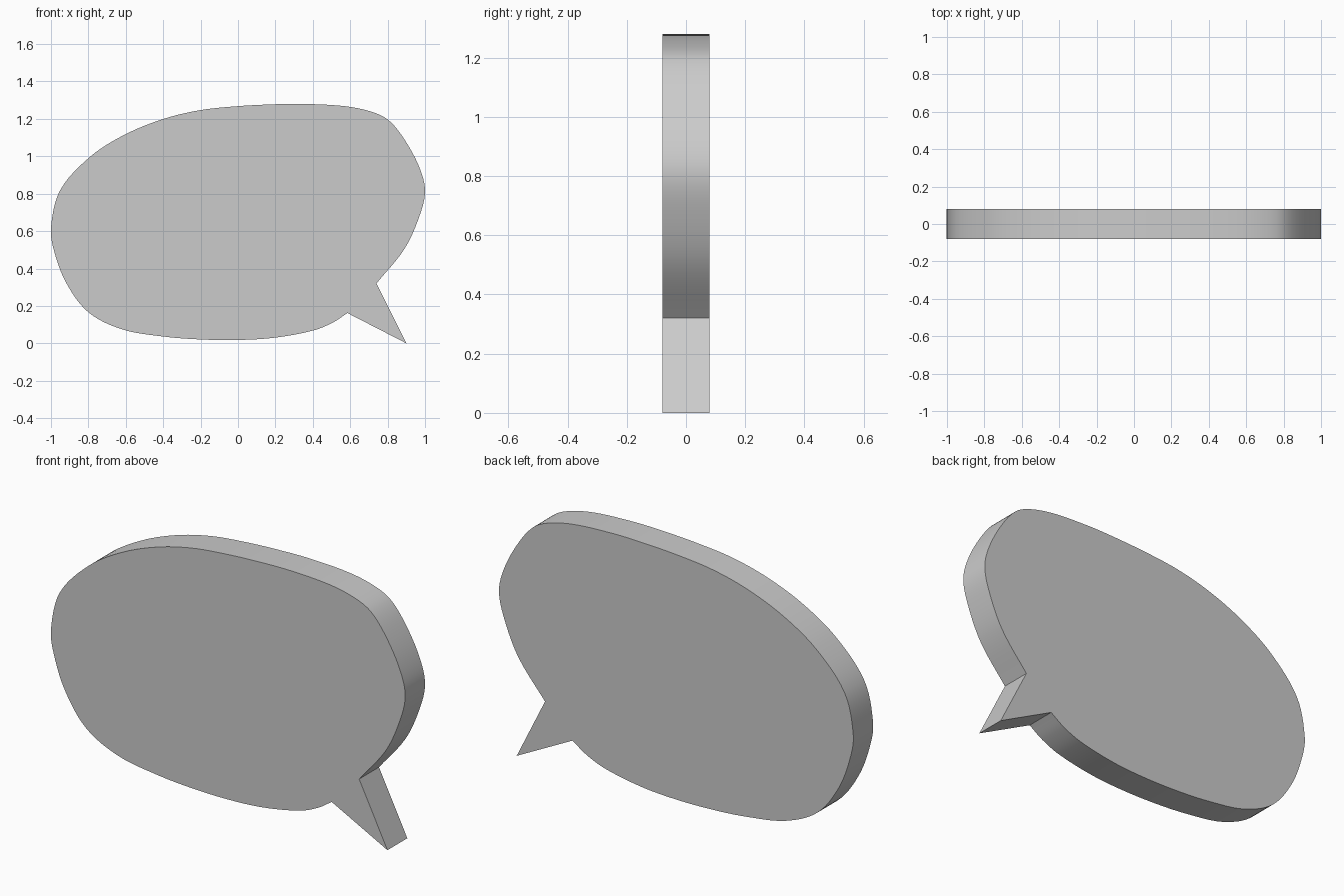
import bpy, bmesh, math
from mathutils import Vector
from mathutils.geometry import interpolate_bezier

if "Cube" in bpy.data.objects:
    bpy.data.objects.remove(bpy.data.objects["Cube"])

HALF = 0.08   # half thickness
STEPS = 6     # samples per curve span

# Rounded outline (x, z), from the upper tail joint anticlockwise to the lower one
outline = [(0.74, 0.32), (0.89, 0.505), (0.97, 0.68), (1.0, 0.815), (0.97, 0.94),
           (0.89, 1.09), (0.805, 1.193), (0.714, 1.238), (0.57, 1.268), (0.35, 1.28),
           (0.195, 1.278), (0.0, 1.268), (-0.206, 1.246), (-0.404, 1.198),
           (-0.607, 1.115), (-0.79, 0.998), (-0.95, 0.82), (-1.0, 0.62),
           (-0.985, 0.50), (-0.92, 0.326), (-0.80, 0.166), (-0.62, 0.075),
           (-0.404, 0.037), (-0.206, 0.021), (0.0, 0.018), (0.195, 0.03),
           (0.40, 0.068), (0.505, 0.11), (0.585, 0.162)]
tail_tip = (0.90, 0.0)


def smooth_path(points):
    """Sample a smooth curve through the points, open at both ends."""
    p = [Vector((x, 0, z)) for x, z in points]
    n = len(p)
    path = []
    for i in range(n - 1):
        a, b = p[i], p[i + 1]
        span = (b - a).length
        ta = (b - p[max(i - 1, 0)]).normalized()
        tb = (p[min(i + 2, n - 1)] - a).normalized()
        path += interpolate_bezier(a, a + ta * span / 3, b - tb * span / 3, b, STEPS + 1)[:-1]
    return path + [p[-1]]


# Bubble plate with its pointed tail
path = smooth_path(outline) + [Vector((tail_tip[0], 0, tail_tip[1]))]
bm = bmesh.new()
face = bm.faces.new([bm.verts.new((v.x, -HALF, v.z)) for v in path])
result = bmesh.ops.extrude_face_region(bm, geom=[face], use_keep_orig=True)
moved = [g for g in result["geom"] if isinstance(g, bmesh.types.BMVert)]
bmesh.ops.translate(bm, verts=moved, vec=(0, 2 * HALF, 0))
bmesh.ops.recalc_face_normals(bm, faces=bm.faces)
mesh = bpy.data.meshes.new("speech_bubble")
bm.to_mesh(mesh)
bm.free()

bubble = bpy.data.objects.new("speech_bubble", mesh)
bpy.context.collection.objects.link(bubble)
bpy.context.view_layer.objects.active = bubble
bubble.select_set(True)
bpy.ops.object.shade_smooth_by_angle(angle=math.radians(30))
